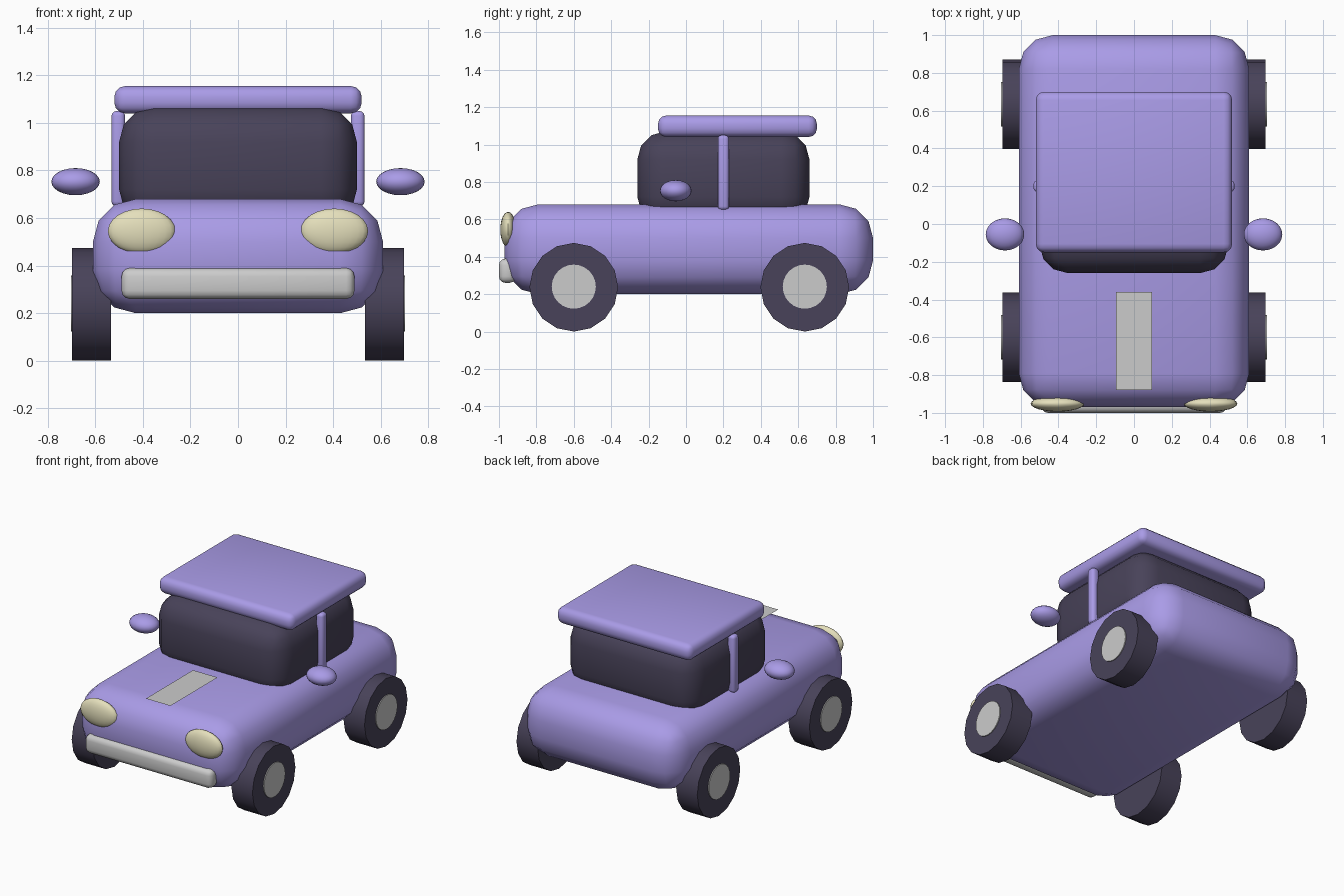
import bpy
from math import pi, radians

if "Cube" in bpy.data.objects:
    bpy.data.objects.remove(bpy.data.objects["Cube"])


def material(name, rgb):
    m = bpy.data.materials.new(name)
    m.diffuse_color = (*rgb, 1)
    m.use_nodes = True
    m.node_tree.nodes["Principled BSDF"].inputs["Base Color"].default_value = m.diffuse_color
    return m


PAINT = material("lilac_paint", (0.40, 0.33, 0.80))
DARK = material("dark_rubber_glass", (0.065, 0.055, 0.10))
CREAM = material("cream_lamp", (0.78, 0.74, 0.50))


def finish(name, mat, smooth=35):
    ob = bpy.context.object
    ob.name = name
    if mat:
        ob.data.materials.append(mat)
    bpy.ops.object.shade_smooth_by_angle(angle=radians(smooth))
    return ob


def rounded_box(name, lo, hi, bevel, mat=None, segments=3):
    centre = [(a + b) / 2 for a, b in zip(lo, hi)]
    bpy.ops.mesh.primitive_cube_add(size=1, location=centre)
    ob = bpy.context.object
    ob.scale = [b - a for a, b in zip(lo, hi)]
    bpy.ops.object.transform_apply(location=False, rotation=False, scale=True)
    mod = ob.modifiers.new("bevel", 'BEVEL')
    mod.width = bevel
    mod.segments = segments
    bpy.ops.object.modifier_apply(modifier="bevel")
    return finish(name, mat, 45)


def ellipsoid(name, centre, radii, mat):
    bpy.ops.mesh.primitive_uv_sphere_add(segments=24, ring_count=12, radius=1, location=centre)
    bpy.context.object.scale = radii
    bpy.ops.object.transform_apply(location=False, rotation=False, scale=True)
    return finish(name, mat)


def disc(name, x0, x1, y, z, radius, sides, mat=None):
    bpy.ops.mesh.primitive_cylinder_add(vertices=sides, radius=radius, depth=abs(x1 - x0),
                                        location=((x0 + x1) / 2, y, z), rotation=(0, pi / 2, 0))
    return finish(name, mat)


# Body shell, glass cabin, roof slab, bumper
rounded_box("body", (-0.61, -0.97, 0.20), (0.61, 1.0, 0.68), 0.18, PAINT)
rounded_box("cabin_glass", (-0.50, -0.26, 0.57), (0.50, 0.66, 1.07), 0.15, DARK)
rounded_box("roof", (-0.52, -0.15, 1.04), (0.52, 0.70, 1.155), 0.045, PAINT)
rounded_box("bumper", (-0.49, -1.0, 0.26), (0.49, -0.91, 0.39), 0.035)

# Flat hood stripe hovering just above the hood
bpy.ops.mesh.primitive_plane_add(size=1, location=(0, -0.62, 0.70))
bpy.context.object.scale = (0.19, 0.52, 1)
bpy.ops.object.transform_apply(location=False, rotation=False, scale=True)
finish("hood_stripe", None)

for s, side in ((-1, "left"), (1, "right")):
    # Door pillars, mirrors, headlights
    xs = sorted((s * 0.475, s * 0.532))
    rounded_box(side + "_pillar", (xs[0], 0.17, 0.65), (xs[1], 0.23, 1.05), 0.02, PAINT)
    ellipsoid(side + "_mirror", (s * 0.683, -0.055, 0.753), (0.102, 0.085, 0.057), PAINT)
    ellipsoid(side + "_headlight", (s * 0.405, -0.951, 0.545), (0.142, 0.042, 0.095), CREAM)
    # Wheels with hubcaps
    for y, end in ((-0.60, "front"), (0.635, "rear")):
        disc(f"{end}_{side}_tyre", s * 0.535, s * 0.697, y, 0.237, 0.237, 16, DARK)
        disc(f"{end}_{side}_hubcap", s * 0.65, s * 0.703, y, 0.24, 0.118, 24)
